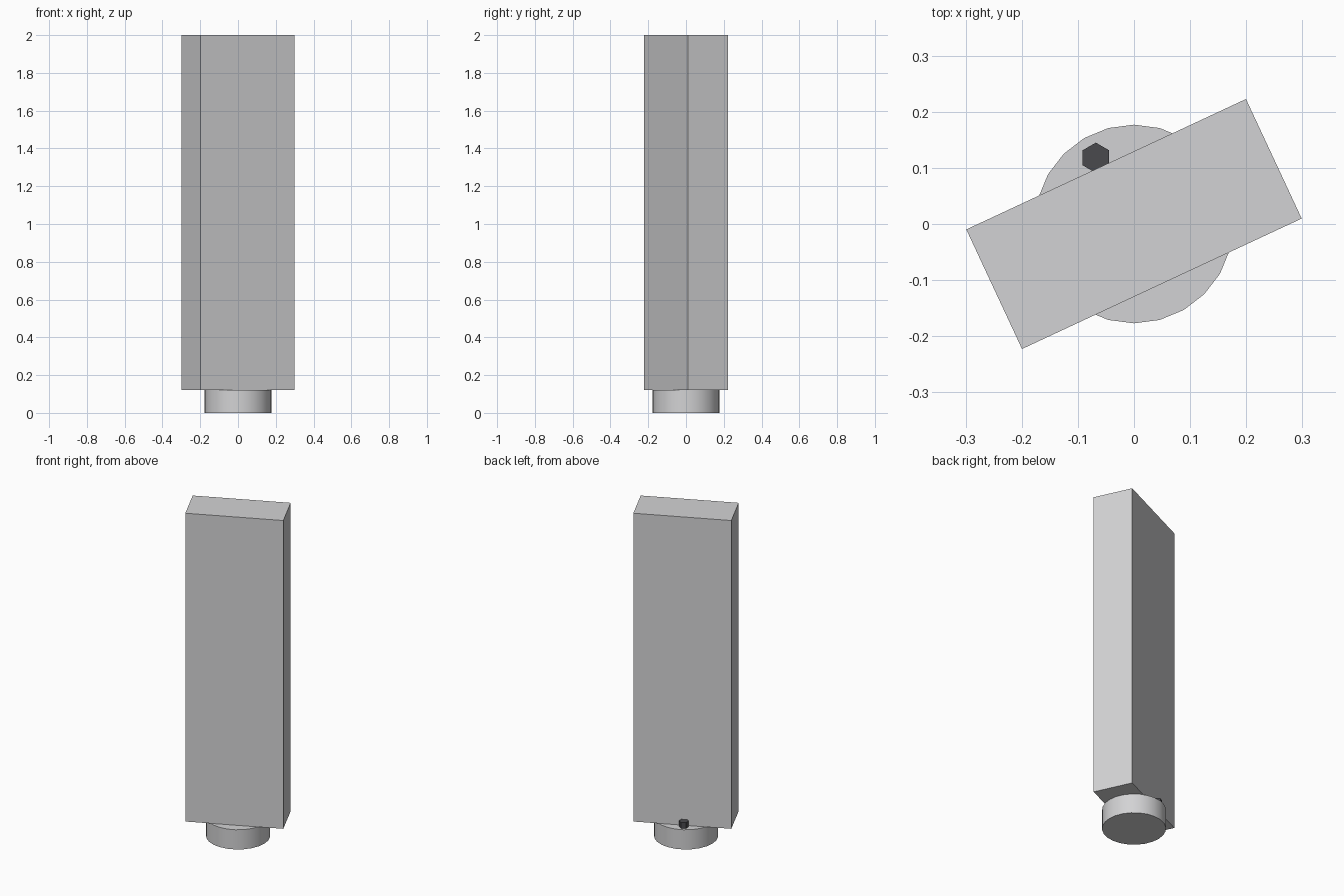
import bpy
import math

cube = bpy.data.objects.get("Cube")
if cube:
    bpy.data.objects.remove(cube, do_unlink=True)


def make_material(name, rgb):
    mat = bpy.data.materials.new(name)
    mat.use_nodes = True
    colour = (*rgb, 1.0)
    mat.diffuse_color = colour
    mat.node_tree.nodes["Principled BSDF"].inputs["Base Color"].default_value = colour
    return mat


def finish(name, mat):
    obj = bpy.context.object
    obj.name = name
    obj.data.name = name
    obj.data.materials.append(mat)
    return obj


def add_prism(name, sides, radius, bottom, top, centre, mat, turn=0.0):
    bpy.ops.mesh.primitive_cylinder_add(
        vertices=sides, radius=radius, depth=top - bottom,
        location=(*centre, (bottom + top) / 2), rotation=(0, 0, turn))
    return finish(name, mat)


light_grey = make_material("light grey", (0.65, 0.65, 0.66))
dark_grey = make_material("dark grey", (0.068, 0.068, 0.076))

BASE_TOP = 0.12
HEIGHT = 2.0

# Round foot with a smooth side
add_prism("round_base", 24, 0.177, 0, BASE_TOP, (0, 0), light_grey)
bpy.ops.object.shade_smooth_by_angle(angle=math.radians(30))

# Tall slab, turned on the foot
bpy.ops.mesh.primitive_cube_add(
    size=1, location=(0, 0, (BASE_TOP + HEIGHT) / 2),
    rotation=(0, 0, math.radians(25)))
slab = finish("tall_slab", light_grey)
slab.scale = (0.55, 0.235, HEIGHT - BASE_TOP)

# Small hexagonal peg behind the slab
add_prism("hex_peg", 6, 0.027, BASE_TOP, BASE_TOP + 0.036, (-0.068, 0.118), dark_grey)
